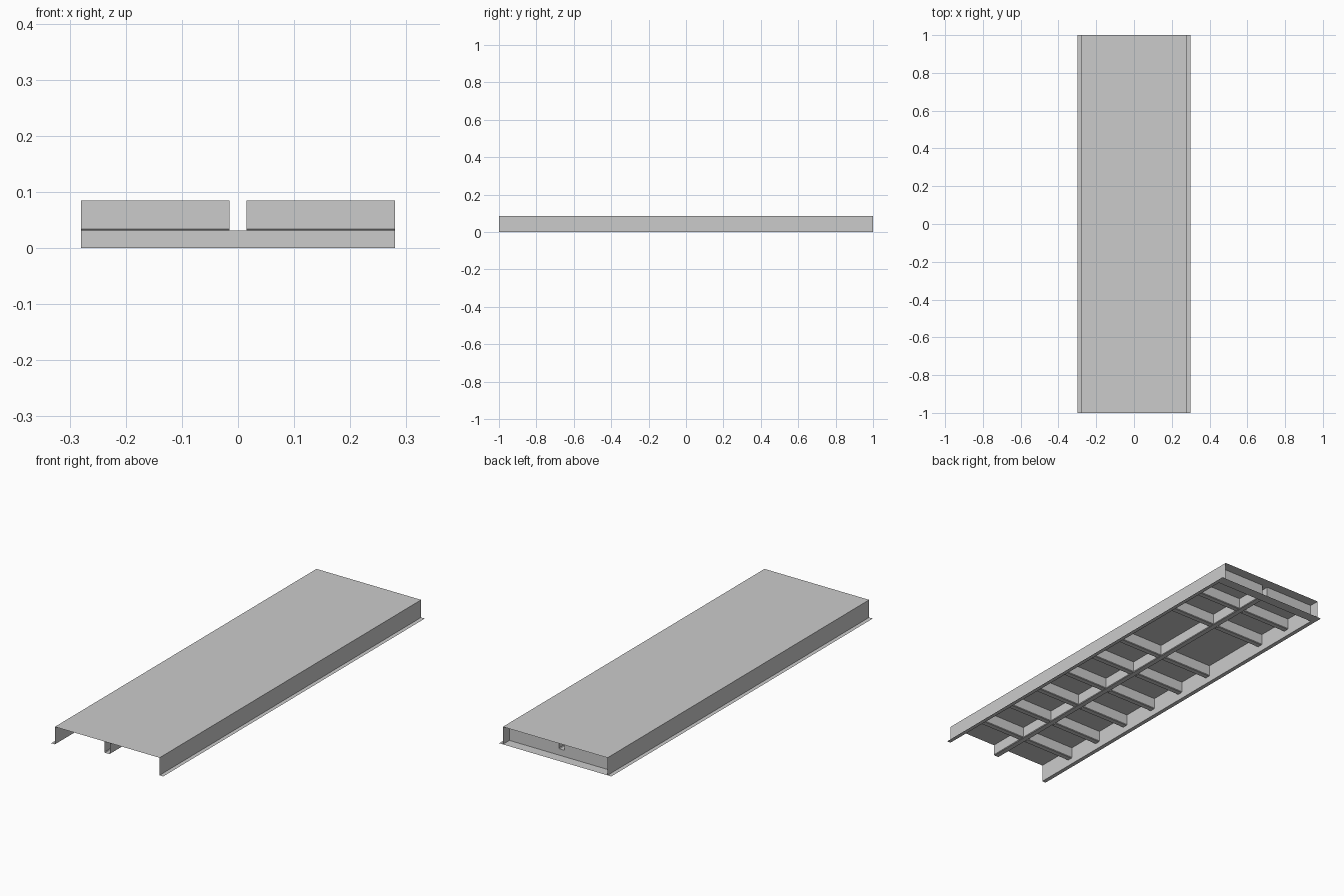
import bpy
from mathutils import Vector

if "Cube" in bpy.data.objects:
    bpy.data.objects.remove(bpy.data.objects["Cube"])

TOP = 0.085      # height of the deck sheet
LOW = 0.031      # underside of the stiffening channels
HALF = 0.28      # side wall position
CH = 0.015       # half width of a channel
END_Y = 0.95     # closing plate near the back


def strip(name, pts, offset):
    """Sweep an open profile along an offset to make a thin folded sheet."""
    n = len(pts)
    off = Vector(offset)
    verts = [Vector(p) for p in pts] + [Vector(p) + off for p in pts]
    faces = [(i, i + 1, n + i + 1, n + i) for i in range(n - 1)]
    mesh = bpy.data.meshes.new(name)
    mesh.from_pydata(verts, [], faces)
    mesh.update()
    obj = bpy.data.objects.new(name, mesh)
    bpy.context.collection.objects.link(obj)
    return obj


# Folded channel section: (across, height)
c = 0.003
channel = [(-CH, TOP), (-CH, LOW + c), (-CH + c, LOW),
           (CH - c, LOW), (CH, LOW + c), (CH, TOP)]

# Deck sheet with side walls and outward bottom flanges
section = [(-0.30, 0), (-HALF, 0), (-HALF, TOP),
           (HALF, TOP), (HALF, 0), (0.30, 0)]
strip("deck_shell", [(x, -1, z) for x, z in section], (0, 2, 0))

# Central stringer running lengthwise
strip("center_stringer", [(x, -1, z) for x, z in channel], (0, 1 + END_Y, 0))

# Cross ribs on both sides of the stringer
for i, y in enumerate((-0.8, -0.6, -0.4, -0.2, 0.0, 0.2, 0.58, 0.77)):
    for side, label in ((-1, "left"), (1, "right")):
        strip(f"cross_rib_{label}_{i + 1}",
              [(side * CH, y + a, z) for a, z in channel],
              (side * (HALF - CH), 0, 0))

# Back closing plates on each side of the stringer
for side, label in ((-1, "left"), (1, "right")):
    strip(f"end_plate_{label}", [(side * CH, END_Y, 0), (side * CH, END_Y, TOP)],
          (side * (HALF - CH), 0, 0))

# Small plate under the stringer, and the back bottom flange
strip("stringer_end_plate", [(-CH, END_Y, 0), (-CH, END_Y, LOW)], (2 * CH, 0, 0))
strip("end_flange", [(-HALF, END_Y, 0), (-HALF, 1, 0)], (2 * HALF, 0, 0))
